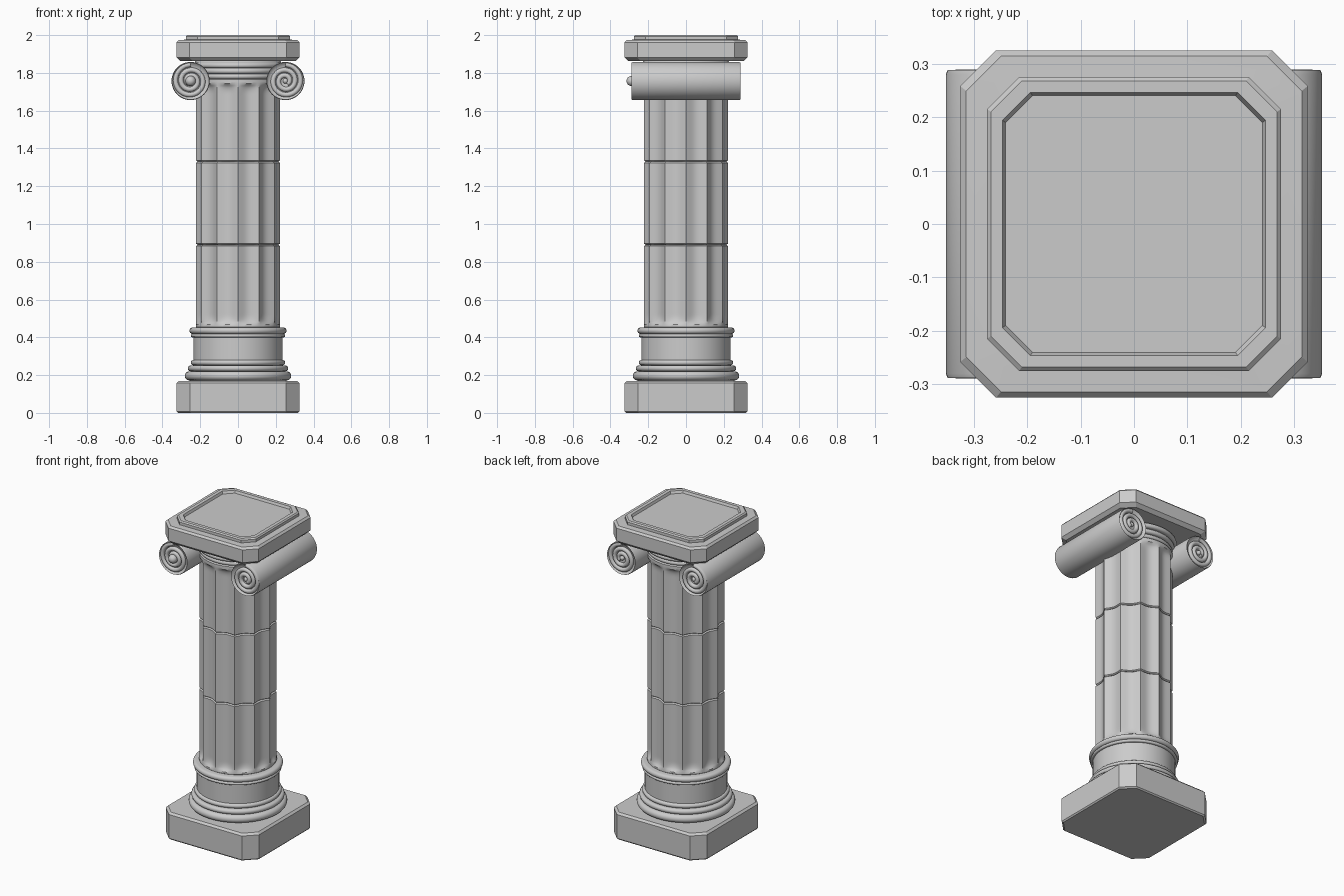
import bpy, bmesh
from math import sin, cos, pi, sqrt

if "Cube" in bpy.data.objects:
    bpy.data.objects.remove(bpy.data.objects["Cube"])


def add_mesh(name, rings, angle=35):
    """Loft closed rings of equal length, cap both ends."""
    bm = bmesh.new()
    loops = [[bm.verts.new(p) for p in ring] for ring in rings]
    n = len(loops[0])
    for a, b in zip(loops, loops[1:]):
        for i in range(n):
            j = (i + 1) % n
            bm.faces.new((a[i], a[j], b[j], b[i]))
    bm.faces.new(loops[0][::-1])
    bm.faces.new(loops[-1])
    bmesh.ops.recalc_face_normals(bm, faces=bm.faces)
    me = bpy.data.meshes.new(name)
    bm.to_mesh(me)
    bm.free()
    ob = bpy.data.objects.new(name, me)
    bpy.context.collection.objects.link(ob)
    smooth(ob, angle)
    return ob


def smooth(ob, angle=35):
    bpy.ops.object.select_all(action='DESELECT')
    ob.select_set(True)
    bpy.context.view_layer.objects.active = ob
    bpy.ops.object.shade_smooth_by_angle(angle=angle * pi / 180)


def slab(name, levels):
    """Square block with cut corners; levels are (z, half width, corner cut)."""
    rings = []
    for z, h, c in levels:
        k = h - c
        rings.append([(x, y, z) for x, y in ((h, -k), (h, k), (k, h), (-k, h),
                                             (-h, k), (-h, -k), (-k, -h), (k, -h))])
    return add_mesh(name, rings, 25)


def lathe(name, profile, n=64):
    return add_mesh(name, [[(r * cos(2 * pi * i / n), r * sin(2 * pi * i / n), z)
                            for i in range(n)] for r, z in profile])


def bead(r, z0, z1, steps=8):
    """Half-round moulding profile with outer radius r."""
    h = (z1 - z0) / 2
    return [(r - h + h * sin(pi * i / steps), z0 + h - h * cos(pi * i / steps))
            for i in range(steps + 1)]


def drum(name, z0, z1, stop_low=False, stop_high=False, flutes=12, per=10):
    """Fluted shaft section; flutes may end in round stops."""
    n = flutes * per
    e = 0.006
    zs = [(z0, 0.008), (z0 + e, 0)]
    rows = 40
    zs += [(z0 + e + (z1 - z0 - 2 * e) * i / rows, 0) for i in range(1, rows)]
    zs += [(z1 - e, 0), (z1, 0.008)]
    rings = []
    for z, inset in zs:
        ring = []
        for i in range(n):
            t = 2 * pi * i / n
            s = abs(sin(flutes * t / 2))
            fade = 1
            for active, d in ((stop_low, z - z0 - 0.02), (stop_high, z1 - z - 0.03)):
                if active:
                    d = min(max(d / 0.05, 0), 1)
                    fade *= sqrt(1 - (1 - d) ** 2)
            r = 0.222 - inset - 0.022 * s * fade
            ring.append((r * cos(t), r * sin(t), z))
        rings.append(ring)
    return add_mesh(name, rings, 40)


# Plinth
slab("plinth", [(0, .318, .07), (.008, .325, .07), (.158, .325, .07), (.17, .313, .065)])

# Round base mouldings
lathe("base_mouldings", [(.25, .165)] + bead(.282, .172, .22) + bead(.266, .22, .252)
      + bead(.25, .252, .28) + [(.236, .284), (.236, .4)] + bead(.25, .4, .418)
      + bead(.257, .418, .452) + [(.2, .455)])

# Fluted shaft in three drums
drum("lower_drum", .45, .89, stop_low=True)
drum("middle_drum", .89, 1.33)
drum("upper_drum", 1.33, 1.77, stop_high=True)

# Stepped neck under the capital
lathe("neck_mouldings", [(.2, 1.765)] + bead(.222, 1.768, 1.795)
      + bead(.232, 1.795, 1.825) + bead(.245, 1.825, 1.855) + [(.22, 1.866)])

# Scroll rolls with spiral ends
CX, CZ, R = .251, 1.757, .101
for side, label in ((-1, "left"), (1, "right")):
    roll = [(R - .01, -.28), (R - .003, -.288), (R, -.28), (R, .28), (R - .003, .288), (R - .01, .28)]
    roll = [(.075, -.272)] + roll + [(.075, .272)]
    n = 48
    add_mesh(label + "_scroll_roll",
             [[(side * CX + r * cos(2 * pi * i / n), y, CZ + r * sin(2 * pi * i / n))
               for i in range(n)] for r, y in roll])
    for end, where in ((-1, "front"), (1, "back")):
        cu = bpy.data.curves.new(label + "_spiral", 'CURVE')
        cu.dimensions = '3D'
        cu.bevel_depth = .0135
        cu.bevel_resolution = 3
        cu.use_fill_caps = True
        sp = cu.splines.new('POLY')
        count = 90
        sp.points.add(count - 1)
        for i in range(count):
            f = i / (count - 1)
            a = pi / 2 - f * 2.4 * 2 * pi
            r = .087 - .069 * f
            sp.points[i].co = (side * (CX + r * cos(a)), end * .276, CZ + r * sin(a), 1)
        ob = bpy.data.objects.new(f"{label}_{where}_spiral", cu)
        bpy.context.collection.objects.link(ob)
        bpy.ops.object.select_all(action='DESELECT')
        ob.select_set(True)
        bpy.context.view_layer.objects.active = ob
        bpy.ops.object.convert(target='MESH')
        smooth(bpy.context.object, 50)
        # Eye of the spiral, larger on the front left
        rad = .027 if (side, end) == (-1, -1) else .014
        bpy.ops.mesh.primitive_uv_sphere_add(segments=20, ring_count=12, radius=rad,
                                             location=(side * CX, end * (.288 if rad > .02 else .276), CZ))
        bpy.context.object.name = f"{label}_{where}_scroll_eye"
        smooth(bpy.context.object)

# Top slab with raised rim and sunken panel
slab("top_slab", [(1.862, .305, .065), (1.882, .325, .067), (1.962, .325, .067),
                  (1.974, .314, .065), (1.976, .275, .06), (1.993, .275, .06),
                  (2.0, .268, .058), (2.0, .246, .052), (1.985, .24, .05)])
